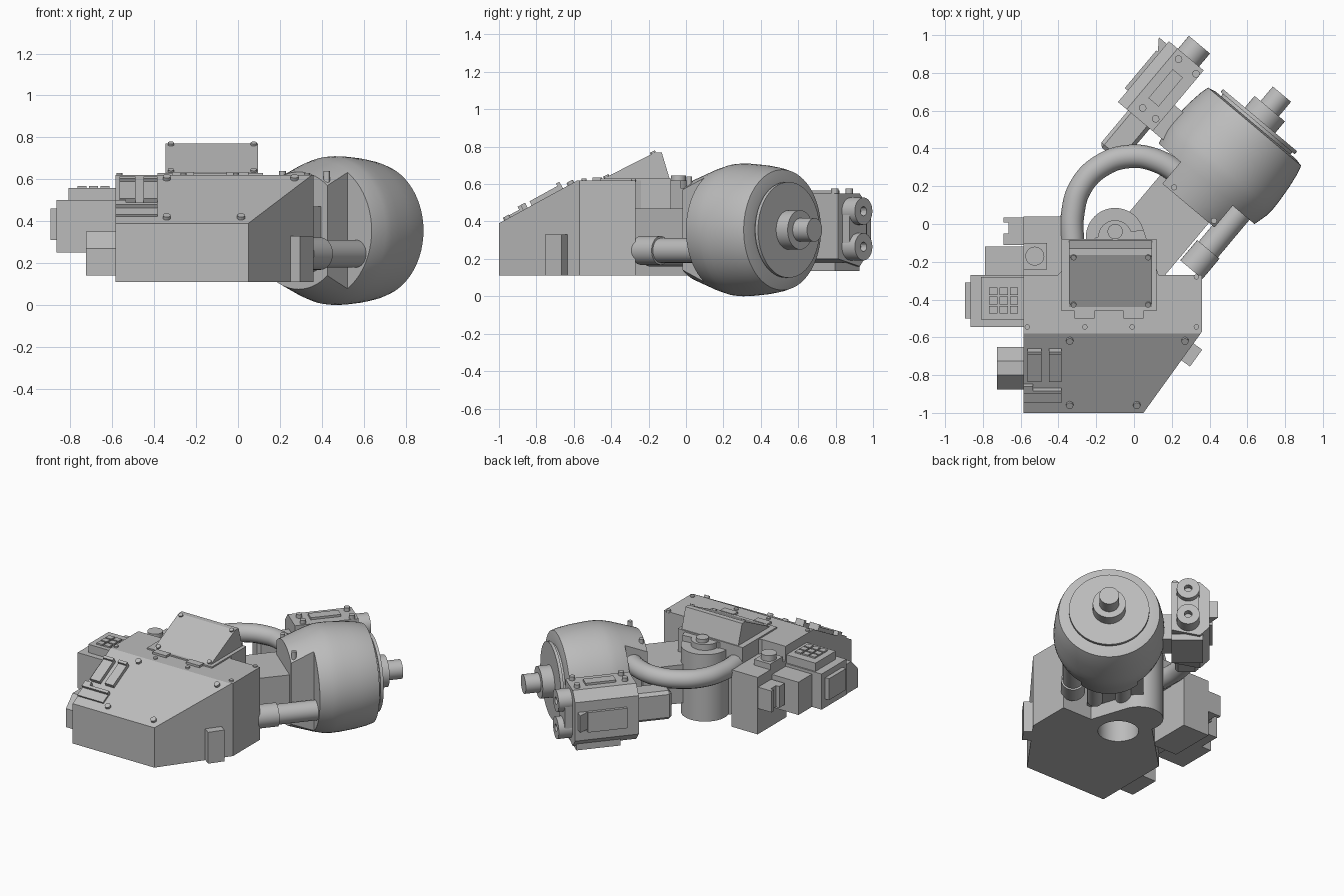
import bpy, bmesh, math
from mathutils import Matrix, Vector

cube = bpy.data.objects.get("Cube")
if cube:
    bpy.data.objects.remove(cube, do_unlink=True)

grey = bpy.data.materials.new("plain_grey")
grey.use_nodes = True
GREY = (0.5, 0.5, 0.5, 1)
grey.diffuse_color = GREY
for node in grey.node_tree.nodes:
    if node.type == 'BSDF_PRINCIPLED':
        node.inputs["Base Color"].default_value = GREY

WORLD = Matrix.Identity(4)
# Drum frame: local x runs along the drum axis, local y to its left
DRUM = Matrix.Rotation(math.radians(50), 4, 'Z')
AXIS_Y, AXIS_Z = -0.158, 0.355


def smooth(ob):
    ob.data.shade_smooth()
    ob.data.set_sharp_from_angle(angle=math.radians(20))


def finish(name, bm, frame=WORLD):
    bmesh.ops.recalc_face_normals(bm, faces=bm.faces)
    mesh = bpy.data.meshes.new(name)
    bm.to_mesh(mesh)
    bm.free()
    mesh.materials.append(grey)
    ob = bpy.data.objects.new(name, mesh)
    bpy.context.collection.objects.link(ob)
    ob.matrix_world = frame
    smooth(ob)
    return ob


def box(name, x, y, z, frame=WORLD, bevel=0):
    bm = bmesh.new()
    bmesh.ops.create_cube(bm, size=1)
    for v in bm.verts:
        v.co = Vector([(r[0] + r[1]) / 2 + c * (r[1] - r[0]) for r, c in zip((x, y, z), v.co)])
    if bevel:
        bmesh.ops.bevel(bm, geom=bm.edges[:], offset=bevel, segments=1, affect='EDGES')
    return finish(name, bm, frame)


def rod(name, start, end, r, frame=WORLD, sides=32):
    a, b = Vector(start), Vector(end)
    turn = (b - a).to_track_quat('Z', 'Y').to_matrix().to_4x4()
    bm = bmesh.new()
    bmesh.ops.create_cone(bm, cap_ends=True, segments=sides, radius1=r, radius2=r,
                          depth=(b - a).length, matrix=Matrix.Translation((a + b) / 2) @ turn)
    return finish(name, bm, frame)


def prism(name, points, push, cut=None, frame=WORLD):
    bm = bmesh.new()
    face = bm.faces.new([bm.verts.new(p) for p in points])
    out = bmesh.ops.extrude_face_region(bm, geom=[face])
    bmesh.ops.translate(bm, vec=push, verts=[g for g in out['geom'] if isinstance(g, bmesh.types.BMVert)])
    if cut:
        res = bmesh.ops.bisect_plane(bm, geom=bm.verts[:] + bm.edges[:] + bm.faces[:],
                                     plane_co=cut[0], plane_no=cut[1], clear_outer=True)
        bmesh.ops.edgeloop_fill(bm, edges=[g for g in res['geom_cut'] if isinstance(g, bmesh.types.BMEdge)])
    return finish(name, bm, frame)


def lathe(name, profile, frame):
    bm = bmesh.new()
    verts = [bm.verts.new((s, 0, r)) for s, r in profile]
    edges = [bm.edges.new(p) for p in zip(verts, verts[1:])]
    bmesh.ops.spin(bm, geom=verts + edges, cent=(0, 0, 0), axis=(1, 0, 0),
                   angle=math.tau, steps=64)
    bmesh.ops.remove_doubles(bm, verts=bm.verts, dist=0.0005)
    return finish(name, bm, frame)


def carve(ob, cutters):
    for cutter in cutters:
        mod = ob.modifiers.new("carve", 'BOOLEAN')
        mod.operation, mod.solver, mod.object = 'DIFFERENCE', 'EXACT', cutter
    bpy.context.view_layer.update()
    deps = bpy.context.evaluated_depsgraph_get()
    mesh = bpy.data.meshes.new_from_object(ob.evaluated_get(deps))
    ob.modifiers.clear()
    ob.data = mesh
    for cutter in cutters:
        bpy.data.objects.remove(cutter, do_unlink=True)
    smooth(ob)


# Hull: plan outline raised, then sliced by the sloping front deck
SLOPE = math.atan2(0.23, 0.42)
slope_normal = Vector((0, -math.sin(SLOPE), math.cos(SLOPE)))
plan = [(-.585, -1), (.05, -1), (.36, -.57), (.36, -.27), (.13, -.27),
        (.05, -.03), (-.2, -.07), (-.585, -.45)]
hull = prism("hull", [(x, y, .11) for x, y in plan], (0, 0, .51), ((0, -1, .39), slope_normal))
# Upright pivot behind the hull, bored from below together with it
column = rod("pivot_column", (-.1, -.07, .11), (-.1, -.07, .58), .155, sides=48)
for part in (hull, column):
    carve(part, [rod("bore_cutter", (-.1, -.275, 0), (-.1, -.275, .5), .13)])
rod("pivot_cap", (-.1, -.07, .57), (-.1, -.07, .62), .09)
rod("pivot_stud", (-.1, -.04, .61), (-.1, -.04, .645), .04)

# Rear deck and corner
box("upper_rear_hull", (-.585, -.25), (-.46, -.27), (.2, .62))
box("rear_deck", (-.385, .12), (-.46, -.08), (.46, .63))
box("rear_corner_block", (-.585, -.38), (-.28, .04), (.12, .52))
box("corner_cap", (-.585, -.46), (-.24, -.1), (.5, .56))
rod("corner_knob", (-.525, -.17, .55), (-.525, -.17, .6), .05)
for i, x in enumerate((-.28, -.02)):
    box(f"deck_tab_{i}", (x - .035, x + .07), (-.5, -.45), (.6, .635))

# Raised wedge on the deck
prism("deck_wedge", [(-.345, -.46, .62), (-.345, -.165, .77), (-.345, -.13, .77), (-.345, -.085, .62)],
      (.44, 0, 0))

# Frame lying on the sloping deck
DECK = Matrix.Translation((0, -1, .39)) @ Matrix.Rotation(SLOPE, 4, 'X')
for i, x in enumerate(((-.565, -.49), (-.45, -.385))):
    box(f"deck_slat_{i}", x, (.2, .39), (-.01, .025), DECK)
    box(f"slat_lip_{i}", x, (.37, .39), (0, .04), DECK)
box("deck_rail", (-.585, -.385), (.065, .15), (-.01, .012), DECK)
box("deck_rail_top", (-.585, -.385), (.13, .15), (-.01, .03), DECK)
box("deck_rail_end", (-.585, -.535), (.14, .175), (-.01, .03), DECK)

# Plate on the chamfered front corner
CORNER = Matrix.Translation((.28, -.675, 0)) @ Matrix.Rotation(math.atan2(.43, .31), 4, 'Z')
box("corner_plate", (-.055, .055), (-.06, .01), (.11, .33), CORNER)

# Stepped boxes on the right flank
box("flank_rear_box", (-.79, -.57), (-.27, -.12), (.25, .48))
box("flank_box", (-.865, -.57), (-.545, -.27), (.25, .5))
box("flank_outer_plate", (-.895, -.86), (-.5, -.31), (.31, .46))
box("grid_base", (-.81, -.58), (-.505, -.28), (.49, .558))
for i in range(3):
    for j in range(3):
        x, y = -.745 + .055 * i, -.455 + .05 * j
        box(f"grid_cell_{i}_{j}", (x - .022, x + .022), (y - .02, y + .02), (.55, .568))
flank_outline = [(-.875, .14), (-.875, .27), (-.8, .35), (-.725, .35), (-.65, .27), (-.65, .14)]
prism("flank_front_box", [(-.725, y, z) for y, z in flank_outline], (.15, 0, 0))
box("rear_hook", (-.69, -.58), (.008, .035), (.3, .45))
box("rear_hook_stub", (-.665, -.58), (-.05, .01), (.3, .45))
box("rear_lug", (-.69, -.58), (-.11, -.05), (.3, .45))

# Bolts
flat = [(-.565, -.545), (-.26, -.545), (-.01, -.545), (.33, -.545), (.33, -.28)]
for i, (x, y) in enumerate(flat):
    rod(f"deck_bolt_{i}", (x, y, .61), (x, y, .63), .014, sides=12)
sloped = [(-.34, -.615), (.27, -.615), (-.34, -.955), (.015, -.955)]
for i, (x, y) in enumerate(sloped):
    p = Vector((x, y, .39 + (y + 1) * math.tan(SLOPE)))
    rod(f"slope_bolt_{i}", p, p + slope_normal * .016, .019, sides=12)
wedge_normal = Vector((0, -.15, .295)).normalized()
for i, x in enumerate((-.32, .075)):
    for j, y in enumerate((-.425, -.175)):
        p = Vector((x, y, .62 + (y + .46) * .15 / .295))
        rod(f"wedge_bolt_{i}_{j}", p, p + wedge_normal * .01, .015, sides=12)

# Bent pipe from hull to drum
curve = bpy.data.curves.new("bent_pipe", 'CURVE')
curve.dimensions = '3D'
curve.bevel_depth, curve.bevel_resolution, curve.resolution_u = .062, 6, 10
curve.use_fill_caps = True
path = [(-.325, -.12), (-.325, .05), (-.28, .2), (-.17, .31), (-.02, .358), (.12, .335), (.28, .24)]
spline = curve.splines.new('BEZIER')
spline.bezier_points.add(len(path) - 1)
for point, (x, y) in zip(spline.bezier_points, path):
    point.co = (x, y, .5)
    point.handle_left_type = point.handle_right_type = 'AUTO'
curve.materials.append(grey)
bpy.context.collection.objects.link(bpy.data.objects.new("bent_pipe", curve))

# Drum with its sides cut back to leave a square yoke
AXIS = DRUM @ Matrix.Translation((0, AXIS_Y, AXIS_Z))
profile = [(.26, 0), (.26, .28), (.42, .334), (.49, .352), (.53, .355), (.58, .354), (.68, .346),
           (.76, .334), (.805, .322), (.815, .275), (.815, .24), (.83, .24), (.83, .256), (.85, .256),
           (.85, .105), (.93, .105), (.93, .063), (1.03, .063), (1.03, 0)]
drum = lathe("drum", profile, AXIS)
carve(drum, [box("side_cutter", (0, .41), y, (-.6, .6), AXIS) for y in ((.18, .6), (-.6, -.18))])
for i, y in enumerate((-.155, .12)):
    rod(f"yoke_bolt_{i}", (.285, y, .22), (.285, y, .285), .016, AXIS, 12)

# Arms between hull and drum
box("main_beam", (-.15, .3), (-.3, .06), (.2, .47), DRUM)
strut_y = AXIS_Y - .23
rod("side_strut", (.02, strut_y, .245), (.5, strut_y, .245), .066, DRUM)
rod("side_strut_sleeve", (.01, strut_y, .245), (.15, strut_y, .245), .077, DRUM)
for i, y in enumerate((-.09, .09)):
    rod(f"under_strut_{i}", (-.05, AXIS_Y + y, .21), (.3, AXIS_Y + y, .21), .05, DRUM)

# Twin-barrel unit beside the drum
outline = [(.24, .2), (.42, .16), (.48, .22), (.48, .49), (.42, .55), (.24, .55)]
prism("unit_body", [(.44, y, z) for y, z in outline], (.42, 0, 0), frame=DRUM)
box("unit_neck", (.2, .46), (.26, .41), (.26, .46), DRUM, .02)
box("unit_bracket", (.44, .62), (.1, .27), (.27, .45), DRUM)
box("unit_top_plate", (.56, .76), (.3, .37), (.54, .565), DRUM)
box("unit_foot", (.55, .84), (.24, .44), (.135, .18), DRUM)
box("unit_side_grip", (.52, .78), (.46, .5), (.28, .42), DRUM)
prism("unit_fin", [(.74, .46, .3), (.842, .535, .3), (.842, .46, .3)], (0, 0, .12), frame=DRUM)
box("barrel_block", (.84, .91), (.275, .415), (.27, .45), DRUM)
for name, z in (("upper", .455), ("lower", .265)):
    barrel = rod(f"{name}_barrel", (.84, .345, z), (.95, .345, z), .073, DRUM)
    carve(barrel, [rod("muzzle_cutter", (.91, .345, z), (1, .345, z), .025, DRUM, 16)])
for i, (s, y) in enumerate(((.82, .38), (.82, .26), (.5, .36), (.5, .27))):
    rod(f"unit_bolt_{i}", (s, y, .53), (s, y, .575), .02, DRUM, 12)
